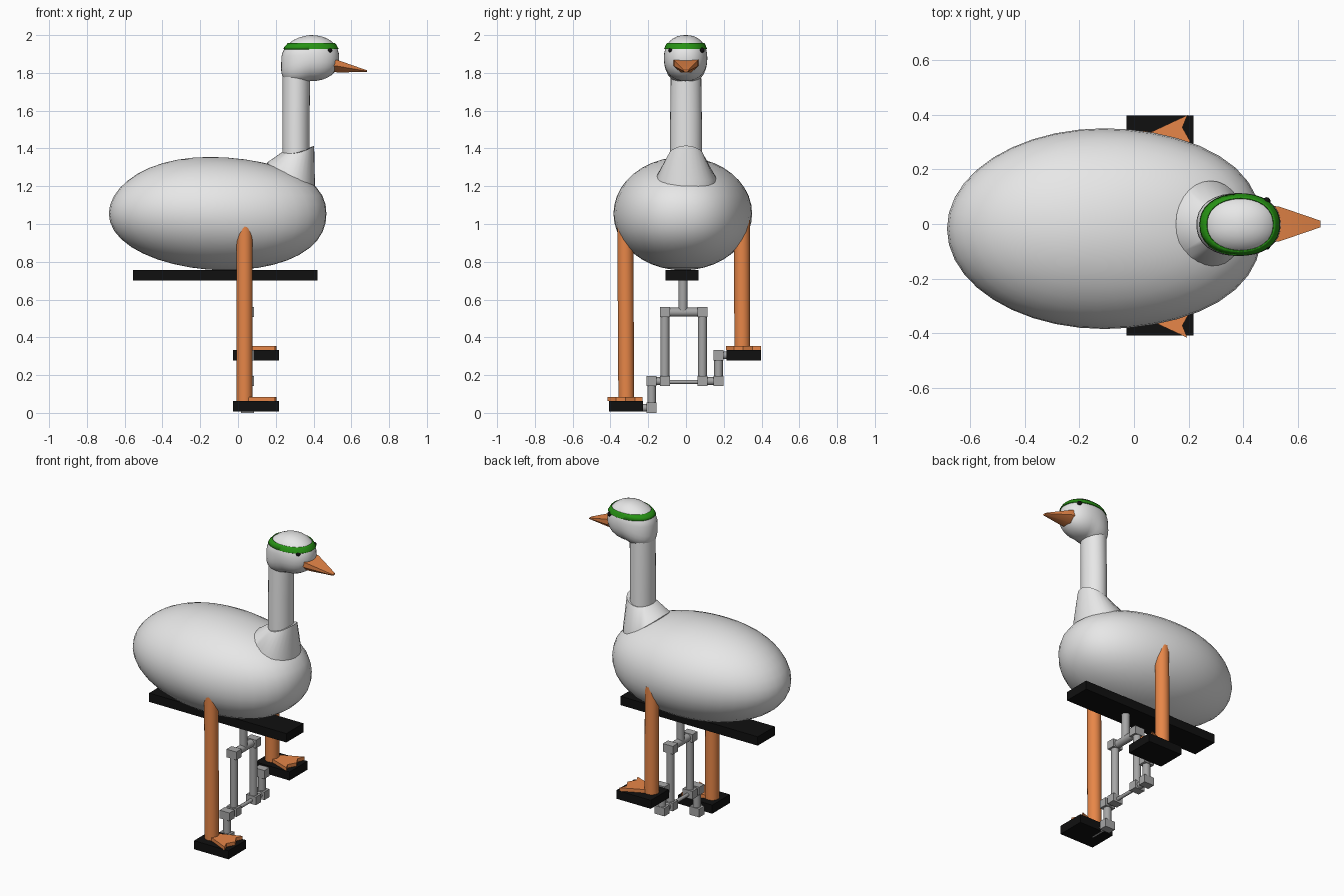
import bpy, bmesh, math
from math import cos, sin, pi, radians
from mathutils import Vector

if "Cube" in bpy.data.objects:
    bpy.data.objects.remove(bpy.data.objects["Cube"])


def material(name, rgb):
    m = bpy.data.materials.new(name)
    m.diffuse_color = (*rgb, 1)
    m.use_nodes = True
    m.node_tree.nodes["Principled BSDF"].inputs["Base Color"].default_value = m.diffuse_color
    return m


WHITE = material("feather white", (0.8, 0.8, 0.8))
ORANGE = material("orange", (0.8, 0.24, 0.065))
BLACK = material("black", (0.005, 0.005, 0.005))
GREY = material("metal grey", (0.38, 0.38, 0.38))
GREEN = material("band green", (0.02, 0.29, 0.007))


def finish(name, bm, mat, angle=None):
    bmesh.ops.recalc_face_normals(bm, faces=bm.faces)
    me = bpy.data.meshes.new(name)
    bm.to_mesh(me)
    bm.free()
    me.materials.append(mat)
    ob = bpy.data.objects.new(name, me)
    bpy.context.collection.objects.link(ob)
    if angle:
        bpy.ops.object.select_all(action='DESELECT')
        ob.select_set(True)
        bpy.context.view_layer.objects.active = ob
        bpy.ops.object.shade_smooth_by_angle(angle=radians(angle))
    return ob


def box(name, lo, hi, mat):
    bm = bmesh.new()
    bmesh.ops.create_cube(bm, size=1)
    for v in bm.verts:
        v.co = Vector([(a + b) / 2 + c * (b - a) for a, b, c in zip(lo, hi, v.co)])
    return finish(name, bm, mat)


def cube(name, c, size, mat):
    return box(name, [a - s / 2 for a, s in zip(c, size)], [a + s / 2 for a, s in zip(c, size)], mat)


def loft(name, rings, mat, angle=40):
    bm = bmesh.new()
    vs = [[bm.verts.new(p) for p in r] for r in rings]
    n = len(vs[0])
    for a, b in zip(vs, vs[1:]):
        for i in range(n):
            bm.faces.new((a[i], a[(i + 1) % n], b[(i + 1) % n], b[i]))
    bm.faces.new(vs[0])
    bm.faces.new(vs[-1])
    return finish(name, bm, mat, angle)


def tube(name, a, b, r, mat, n=16):
    a, b = Vector(a), Vector(b)
    q = (b - a).to_track_quat('Z', 'Y')
    ring = [q @ Vector((r * cos(2 * pi * i / n), r * sin(2 * pi * i / n), 0)) for i in range(n)]
    return loft(name, [[p + v for v in ring] for p in (a, b)], mat)


def blob(c, r, power, tweak=None, seg=40):
    """Rounded ball; a power above 2 makes it boxier."""
    bm = bmesh.new()
    bmesh.ops.create_uvsphere(bm, u_segments=seg, v_segments=seg // 2, radius=1)
    for v in bm.verts:
        p = v.co.normalized()
        k = power(p) if callable(power) else power
        p /= sum(abs(t) ** k for t in p) ** (1 / k)
        if tweak:
            tweak(p)
        v.co = Vector([ci + ri * t for ci, ri, t in zip(c, r, p)])
    return bm


# Body: egg shape, a little fuller at the chest
def lean(p):
    p.x -= 0.07 * p.z * (1 - p.x * p.x)


finish("body", blob((-0.108, -0.017, 1.055), (0.576, 0.367, 0.3),
                    lambda p: 2 + 0.25 * max(0, p.x), lean), WHITE, 60)


# Head, with the nape pulled down over the neck
def nape(p):
    if p.x < 0:
        p.z += 0.45 * p.x * (0.3 if p.z > 0 else 1)


def head_shape(grow=0.0):
    return blob((0.382, -0.002, 1.878), (0.154 + grow, 0.115 + grow, 0.122 + grow), 2.25, nape, 32)


finish("head", head_shape(), WHITE, 60)

# Head band: slice of a slightly larger head
bm = head_shape(0.003)
for z, up in ((1.957, 1), (1.926, -1)):
    bmesh.ops.bisect_plane(bm, geom=bm.verts[:] + bm.edges[:] + bm.faces[:],
                           plane_co=(0, 0, z), plane_no=(0, 0, up), clear_outer=True)
band = finish("head_band", bm, GREEN, 50)
mod = band.modifiers.new("thickness", 'SOLIDIFY')
mod.thickness = 0.005
mod.offset = 0


# Neck and the flared collar where it meets the body
def ring(cx, rx, ry, z, slope=0.0, dip=0.0, n=28):
    out = []
    for i in range(n):
        a = 2 * pi * i / n
        out.append((cx + rx * cos(a), ry * sin(a), z + slope * cos(a) - dip * sin(a) ** 2))
    return out


loft("neck", [ring(0.307, 0.072, 0.084, 1.3), ring(0.307, 0.072, 0.084, 1.55),
              ring(0.309, 0.073, 0.08, 1.82)], WHITE)
loft("neck_collar", [ring(0.28, 0.127, 0.158, 1.15), ring(0.28, 0.127, 0.158, 1.28, -0.045, 0.035),
                     ring(0.317, 0.086, 0.088, 1.397, 0.018, 0.02)], WHITE)


# Beak
def beak_ring(x, w, top, mid, low):
    return [(x, w, top), (x, w, mid), (x, w * 0.45, low),
            (x, -w * 0.45, low), (x, -w, mid), (x, -w, top)]


loft("beak", [beak_ring(0.48, 0.068, 1.875, 1.84, 1.805), beak_ring(0.53, 0.064, 1.867, 1.835, 1.803),
              beak_ring(0.682, 0.012, 1.814, 1.809, 1.804)], ORANGE, 45)

# Eyes
for side, y in (("right", -0.08), ("left", 0.084)):
    finish(f"{side}_eye", blob((0.485, y, 1.92), (0.014,) * 3, 2, seg=16), BLACK, 60)

# Seat
box("seat", (-0.557, -0.108, 0.7), (0.42, 0.066, 0.757), BLACK)

# Legs, webbed feet, pedals and cranks on each side
FX = 0.05
AXLE_Z = 0.168
web = [(-0.012, 0.02), (0.16, 0.1), (0.142, 0.055), (0.17, 0.005),
       (0.142, -0.045), (0.16, -0.085), (-0.012, -0.02)]
joint = (0.07, 0.052, 0.052)
for side, s, leg_y, top_y, z, crank_y, y0, y1, jz in (
        ("right", -1, -0.316, -0.322, 0.063, -0.182, -0.408, -0.228, 0.027),
        ("left", 1, 0.298, 0.296, 0.333, 0.172, 0.214, 0.397, 0.305)):
    tube(f"{side}_leg", (0.035, leg_y, z), (0.035, top_y, 1.02), 0.042, ORANGE, 24)
    outline = [(0.035 + x, leg_y + s * y) for x, y in web]
    loft(f"{side}_foot", [[(x, y, z + h) for x, y in outline] for h in (0.0, 0.022)], ORANGE, 30)
    box(f"{side}_pedal", (-0.027, y0, z - 0.055), (0.217, y1, z), BLACK)
    cube(f"{side}_crank_joint", (FX, crank_y, AXLE_Z), joint, GREY)
    cube(f"{side}_pedal_joint", (FX, crank_y, jz), (0.07, 0.052, 0.054), GREY)
    tube(f"{side}_crank", (FX, crank_y, AXLE_Z), (FX, crank_y, jz), 0.023, GREY)
    tube(f"{side}_pedal_axle", (FX, crank_y, jz), (FX, leg_y, jz), 0.02, GREY)

# Frame: seat post, crossbar, two uprights and the axle
tube("seat_post", (FX, -0.016, 0.53), (FX, -0.016, 0.72), 0.024, GREY)
tube("crossbar", (FX, -0.112, 0.533), (FX, 0.087, 0.533), 0.024, GREY)
for side, y in (("right", -0.112), ("left", 0.087)):
    tube(f"{side}_upright", (FX, y, AXLE_Z), (FX, y, 0.533), 0.024, GREY)
    cube(f"{side}_top_joint", (FX, y, 0.534), joint, GREY)
    cube(f"{side}_bottom_joint", (FX, y, AXLE_Z), joint, GREY)
tube("axle", (FX, -0.112, 0.164), (FX, 0.087, 0.164), 0.011, GREY)
for side, a, b in (("right", -0.182, -0.112), ("left", 0.087, 0.172)):
    tube(f"{side}_axle_end", (FX, a, AXLE_Z), (FX, b, AXLE_Z), 0.021, GREY)
